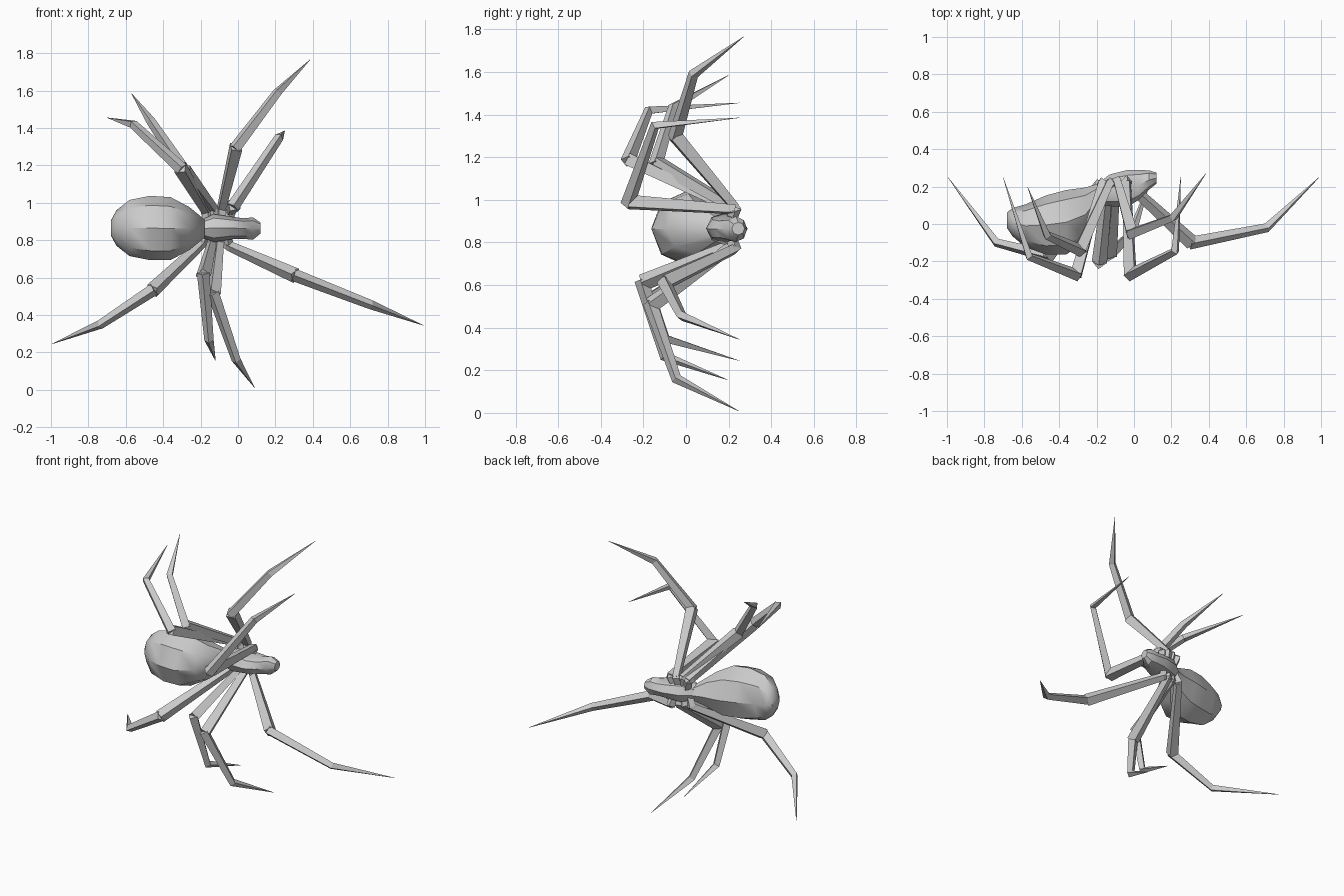
import bpy, bmesh
from math import sin, cos, pi, radians
from mathutils import Vector as V

if "Cube" in bpy.data.objects:
    bpy.data.objects.remove(bpy.data.objects["Cube"])


def skin(name, rings, smooth=None):
    """Bridge a list of equal-length point rings and cap both ends."""
    bm = bmesh.new()
    loops = [[bm.verts.new(p) for p in r] for r in rings]
    n = len(loops[0])
    for a, b in zip(loops, loops[1:]):
        for i in range(n):
            bm.faces.new((a[i], a[(i + 1) % n], b[(i + 1) % n], b[i]))
    bm.faces.new(loops[0])
    bm.faces.new(loops[-1])
    bmesh.ops.remove_doubles(bm, verts=bm.verts, dist=0.0005)
    bmesh.ops.recalc_face_normals(bm, faces=bm.faces)
    me = bpy.data.meshes.new(name)
    bm.to_mesh(me)
    bm.free()
    ob = bpy.data.objects.new(name, me)
    bpy.context.collection.objects.link(ob)
    if smooth:
        bpy.ops.object.select_all(action='DESELECT')
        ob.select_set(True)
        bpy.context.view_layer.objects.active = ob
        bpy.ops.object.shade_smooth_by_angle(angle=radians(smooth))
    return ob


def body(name, sections, sides):
    """Elliptical sections along x: (x, centre y, radius y, centre z, radius z)."""
    skin(name, [[(x, y + ry * cos(2 * pi * i / sides), z + rz * sin(2 * pi * i / sides))
                 for i in range(sides)] for x, y, ry, z, rz in sections], 35)


def limb(name, pts, radii, side):
    """Square tube through pts, with one ridge lying in the bend plane."""
    rings = []
    for i, p in enumerate(pts):
        d = (pts[min(i + 1, len(pts) - 1)] - pts[max(i - 1, 0)]).normalized()
        w = (side - d * side.dot(d)).normalized()
        u = d.cross(w)
        rings.append([p + k * radii[i] for k in (u, w, -u, -w)])
    skin(name, rings)


# Abdomen and head section
body("abdomen", [(-.68, .02, .04, .865, .04), (-.65, .01, .075, .865, .095),
                 (-.58, -.01, .115, .865, .15), (-.47, -.005, .158, .865, .172),
                 (-.36, .01, .172, .862, .168), (-.26, .05, .145, .862, .115),
                 (-.18, .15, .07, .862, .05)], 8)
body("head_section", [(-.2, .16, .05, .862, .045), (-.13, .18, .085, .865, .075),
                      (-.03, .192, .098, .865, .06), (.03, .21, .078, .862, .055),
                      (.08, .235, .052, .862, .06), (.12, .245, .03, .865, .03)], 8)

# Legs: hip, knee, ankle, tip
legs = {
    "upper_leg_1": [(-.04, .23, .955), (-.02, -.27, .99), (.22, -.145, 1.35), (.25, .25, 1.385)],
    "upper_leg_2": [(-.09, .23, .965), (-.01, -.05, 1.30), (.21, .035, 1.59), (.385, .27, 1.765)],
    "upper_leg_3": [(-.13, .22, .965), (-.29, -.14, 1.175), (-.465, -.06, 1.435), (-.57, .20, 1.585)],
    "upper_leg_4": [(-.17, .22, .955), (-.31, -.27, 1.19), (-.56, -.175, 1.42), (-.70, .25, 1.455)],
    "lower_leg_1": [(-.05, .23, .77), (.31, -.10, .61), (.71, -.02, .455), (.99, .25, .345)],
    "lower_leg_2": [(-.10, .22, .785), (-.13, -.165, .505), (-.01, -.045, .16), (.09, .245, .01)],
    "lower_leg_3": [(-.14, .21, .785), (-.185, -.205, .61), (-.155, -.10, .265), (-.12, .195, .155)],
    "lower_leg_4": [(-.19, .21, .785), (-.46, -.17, .53), (-.735, -.10, .35), (-.995, .25, .245)],
}
for name, pts in legs.items():
    hip, knee, ankle, tip = map(V, pts)
    side = (knee - hip).cross(ankle - knee).normalized()
    root = V((-.11 + (hip.x + .11) * .6, .2, .865))
    limb(name + "_base", [root, hip, hip + (knee - hip) * .06], [.022, .03, .026], side)
    limb(name + "_thigh", [hip, knee], [.027, .041], side)
    start = knee - (ankle - knee).normalized() * .015
    limb(name + "_shin_and_foot", [start, ankle, tip], [.034, .025, .001], side)
